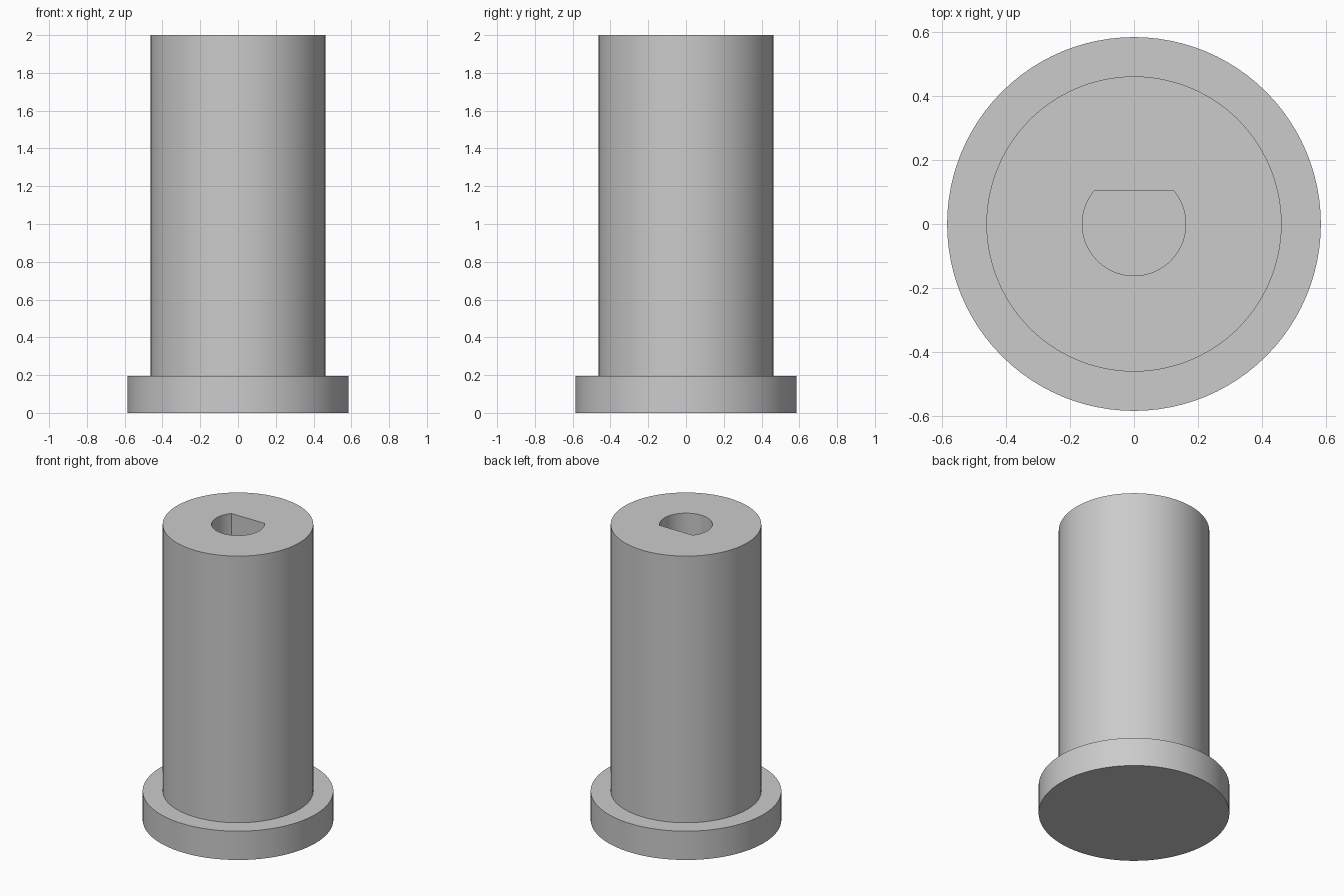
import bpy, bmesh
from math import asin, cos, sin, pi

if "Cube" in bpy.data.objects:
    bpy.data.objects.remove(bpy.data.objects["Cube"])

HEIGHT, FLANGE_TOP = 2.0, 0.195
FLANGE_R, SHAFT_R = 0.585, 0.462
BORE_R, FLAT_Y, BORE_FLOOR = 0.162, 0.105, 0.195
SEGMENTS = 96

grey = bpy.data.materials.new("plain grey")
grey.use_nodes = True
colour = (0.6, 0.6, 0.6, 1)
grey.diffuse_color = colour
grey.node_tree.nodes["Principled BSDF"].inputs["Base Color"].default_value = colour


def circle(radius):
    return [(radius * cos(2 * pi * i / SEGMENTS), radius * sin(2 * pi * i / SEGMENTS))
            for i in range(SEGMENTS)]


def d_outline(radius, flat, steps=56):
    """Arc running below the flat, closed by the straight chord."""
    a = asin(flat / radius)
    start, sweep = pi - a, pi + 2 * a
    return [(radius * cos(start + sweep * i / steps), radius * sin(start + sweep * i / steps))
            for i in range(steps + 1)]


bm = bmesh.new()


def ring(points, z):
    return [bm.verts.new((x, y, z)) for x, y in points]


def edges_of(loop):
    return [bm.edges.get(p) or bm.edges.new(p) for p in zip(loop, loop[1:] + loop[:1])]


def wall(lower, upper):
    n = len(lower)
    for i in range(n):
        j = (i + 1) % n
        bm.faces.new((lower[i], lower[j], upper[j], upper[i]))


# Flange and shaft
base = ring(circle(FLANGE_R), 0)
rim = ring(circle(FLANGE_R), FLANGE_TOP)
foot = ring(circle(SHAFT_R), FLANGE_TOP)
top = ring(circle(SHAFT_R), HEIGHT)
bm.faces.new(base)
for lower, upper in ((base, rim), (rim, foot), (foot, top)):
    wall(lower, upper)

# Blind D-shaped bore
mouth = ring(d_outline(BORE_R, FLAT_Y), HEIGHT)
floor = ring(d_outline(BORE_R, FLAT_Y), BORE_FLOOR)
wall(mouth, floor)
bm.faces.new(floor)

# Flat end face around the bore
bmesh.ops.triangle_fill(bm, edges=edges_of(top) + edges_of(mouth), use_beauty=True)
bmesh.ops.recalc_face_normals(bm, faces=bm.faces[:])

mesh = bpy.data.meshes.new("flanged_bushing")
bm.to_mesh(mesh)
bm.free()
mesh.materials.append(grey)
bushing = bpy.data.objects.new("flanged_bushing", mesh)
bpy.context.collection.objects.link(bushing)

bpy.ops.object.select_all(action="DESELECT")
bushing.select_set(True)
bpy.context.view_layer.objects.active = bushing
bpy.ops.object.shade_smooth_by_angle(angle=pi / 6)
